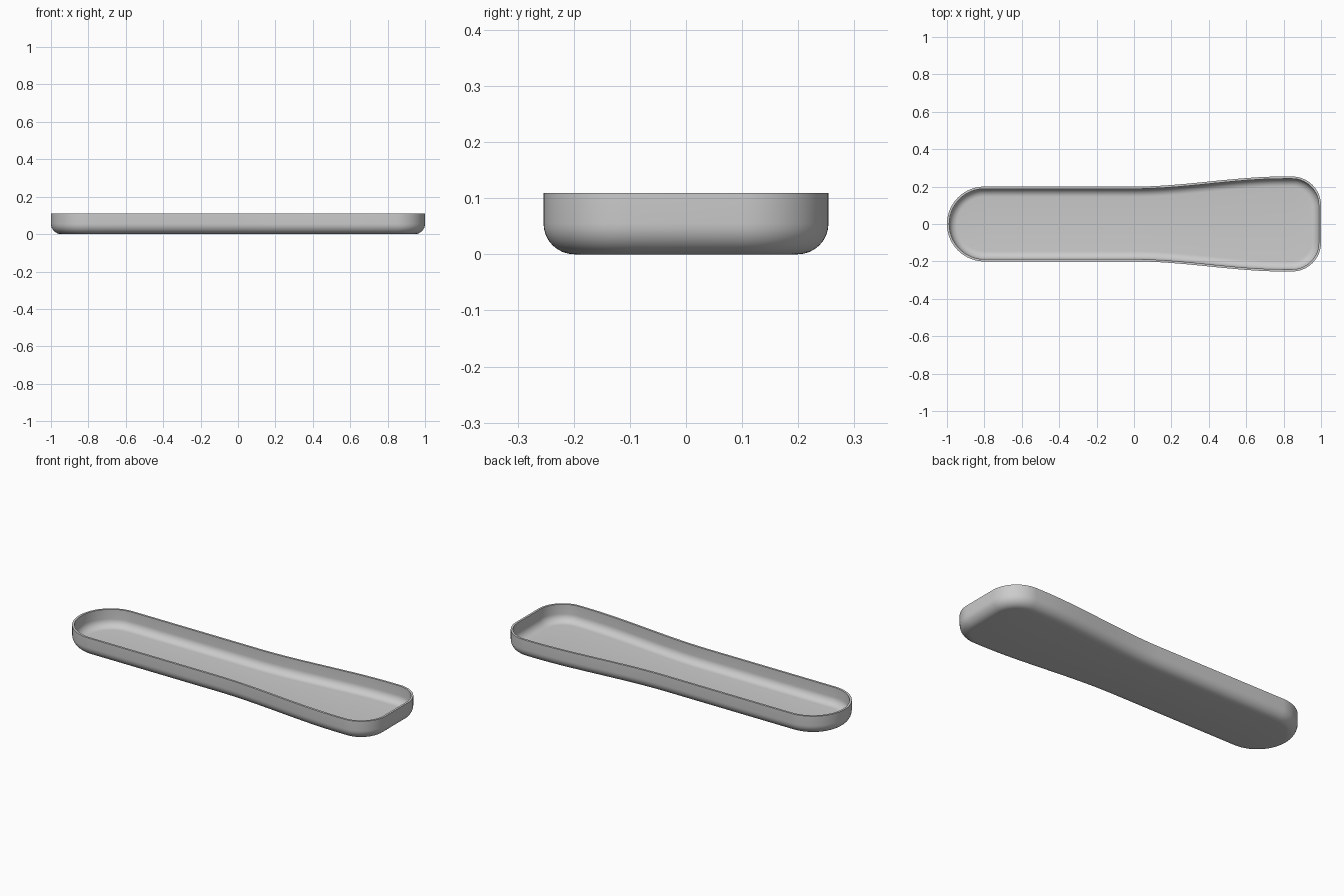
import bpy, bmesh, math
from mathutils import Vector

cube = bpy.data.objects.get("Cube")
if cube:
    bpy.data.objects.remove(cube)

HEIGHT, WALL, FILLET = 0.109, 0.012, 0.055
NARROW, WIDE, CORNER = 0.2, 0.254, 0.155


def arc(cx, cy, r, start, end, n):
    """Points on an arc, angles in degrees."""
    angles = [math.radians(start + (end - start) * i / n) for i in range(n + 1)]
    return [Vector((cx + r * math.cos(a), cy + r * math.sin(a))) for a in angles]


def half_outline():
    """Back half of the plan shape, from the round end to the wide end."""
    pts = arc(-1 + NARROW, 0, NARROW, 180, 90, 20)
    pts += [Vector((-0.8 + 0.2 * i, NARROW)) for i in range(1, 4)]
    end = 1 - CORNER
    for i in range(21):
        t = i / 20
        ease = t * t * (3 - 2 * t)
        pts.append(Vector((0.8 * t, NARROW + (WIDE - NARROW) * ease)))
    pts += arc(end, WIDE - CORNER, CORNER, 90, 0, 16)
    return pts


def mirrored(p):
    return Vector((p.x, -p.y))


# Closed plan outline: the back half, then its mirror image
half = half_outline()
count = len(half)
outline = half + [mirrored(p) for p in reversed(half[1:])]
total = len(outline)

# Outward normals of the outline
normals = []
for i in range(total):
    d = outline[(i + 1) % total] - outline[i - 1]
    normals.append(Vector((-d.y, d.x)).normalized())

# Wall section as (inset, height): outside from floor to rim, then back down inside
steps = [math.radians(90 * i / 8) for i in range(9)]
outer = [(FILLET * (1 - math.sin(a)), FILLET * (1 - math.cos(a))) for a in steps]
r = FILLET - WALL
inner = [(FILLET - r * math.sin(a), FILLET - r * math.cos(a)) for a in reversed(steps)]
section = outer + [(0, HEIGHT), (WALL, HEIGHT)] + inner

bm = bmesh.new()
rings = []
for inset, z in section:
    rings.append([bm.verts.new((*(p - n * inset), z)) for p, n in zip(outline, normals)])
for a, b in zip(rings, rings[1:]):
    for i in range(total):
        j = (i + 1) % total
        bm.faces.new((a[i], a[j], b[j], b[i]))

# Underside and inner floor, in strips across the width
for ring in (rings[0], rings[-1]):
    for i in range(count - 1):
        far, far_next = ring[-i % total], ring[-(i + 1) % total]
        strip = [ring[i], ring[i + 1], far_next]
        if far is not ring[i]:
            strip.append(far)
        bm.faces.new(strip)
bmesh.ops.recalc_face_normals(bm, faces=bm.faces)

mesh = bpy.data.meshes.new("tray")
bm.to_mesh(mesh)
bm.free()
tray = bpy.data.objects.new("tray", mesh)
bpy.context.collection.objects.link(tray)

# Plain grey finish
grey = bpy.data.materials.new("grey")
grey.use_nodes = True
colour = (0.6, 0.6, 0.6, 1)
grey.diffuse_color = colour
grey.node_tree.nodes["Principled BSDF"].inputs["Base Color"].default_value = colour
mesh.materials.append(grey)

# Smooth walls with a crisp rim
bpy.ops.object.select_all(action="DESELECT")
tray.select_set(True)
bpy.context.view_layer.objects.active = tray
bpy.ops.object.shade_smooth_by_angle(angle=math.radians(40))
